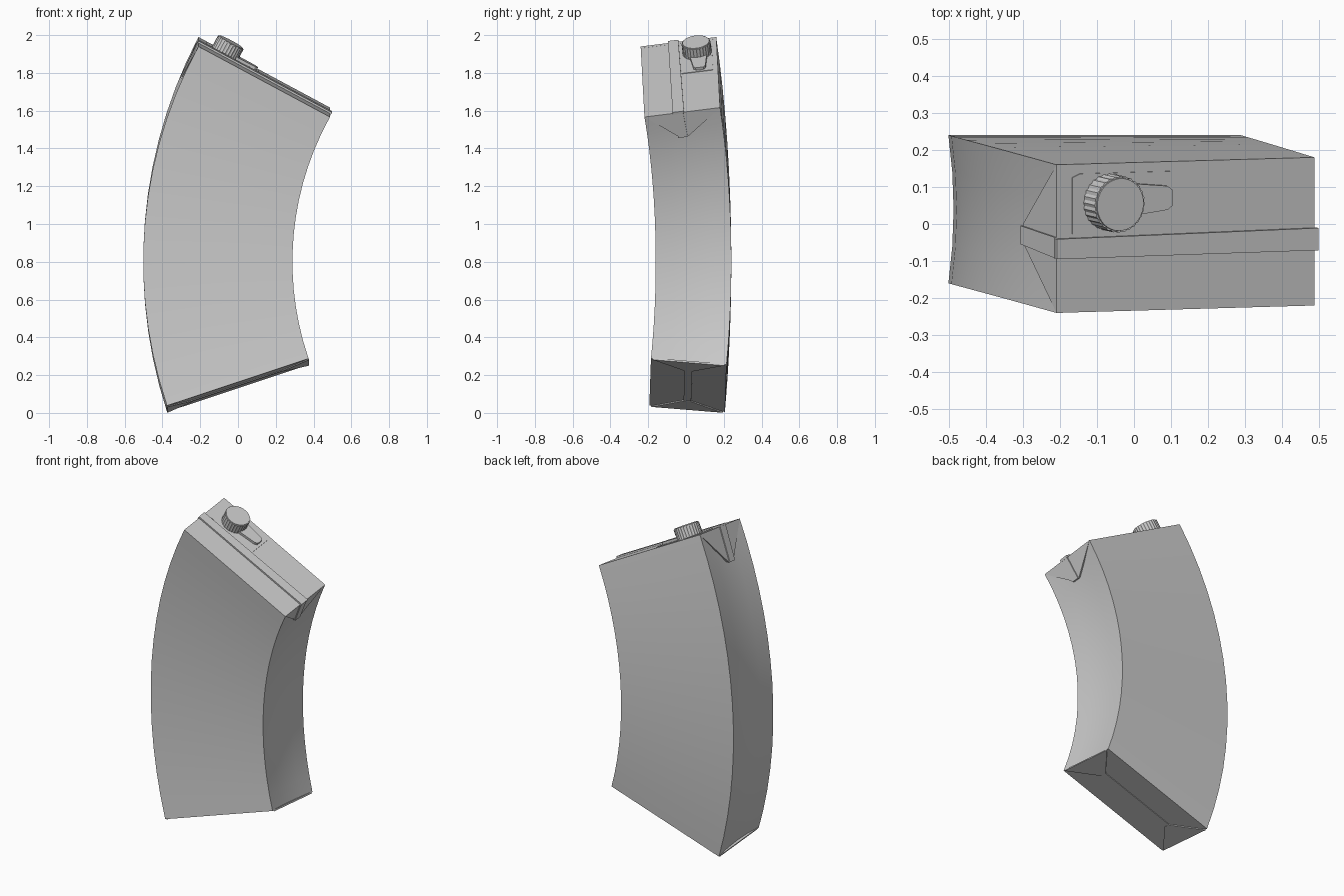
import bpy, bmesh
from math import sin, cos, pi, radians
from mathutils import Vector

if "Cube" in bpy.data.objects:
    bpy.data.objects.remove(bpy.data.objects["Cube"], do_unlink=True)

TOP, BOTTOM = 28.2, -18.4      # end angles of the bent carton
WIDTH = 0.79

grey = bpy.data.materials.new("plain grey")
grey.use_nodes = True
grey.diffuse_color = (0.6, 0.6, 0.6, 1)
grey.node_tree.nodes["Principled BSDF"].inputs["Base Color"].default_value = (0.6, 0.6, 0.6, 1)


def point(a, s, v, out=0.0):
    """Angle a along the bend, s from outer to inner side, v from front to back."""
    k = a / TOP
    r = 2.465 - WIDTH * s + out
    t = radians(a)
    return Vector((1.963 - r * cos(t),
                   0.04 + k * k * (0.02 * s - 0.08) + 0.2 * v,
                   0.8 + r * sin(t) + 0.025 * v * k))


def end_normal(a):
    n = (point(a, 1, 0) - point(a, 0, 0)).cross(point(a, 0, 1) - point(a, 0, -1)).normalized()
    return n if a > 0 else -n


def finish(name, bm, angle=25):
    bmesh.ops.recalc_face_normals(bm, faces=bm.faces)
    mesh = bpy.data.meshes.new(name)
    bm.to_mesh(mesh)
    bm.free()
    mesh.materials.append(grey)
    ob = bpy.data.objects.new(name, mesh)
    bpy.context.collection.objects.link(ob)
    bpy.ops.object.select_all(action="DESELECT")
    ob.select_set(True)
    bpy.context.view_layer.objects.active = ob
    bpy.ops.object.shade_smooth_by_angle(angle=radians(angle))
    return ob


def prism(name, low, high):
    bm = bmesh.new()
    a = [bm.verts.new(p) for p in low]
    b = [bm.verts.new(p) for p in high]
    bm.faces.new(a)
    bm.faces.new(b)
    for i in range(len(a)):
        j = (i + 1) % len(a)
        bm.faces.new((a[i], a[j], b[j], b[i]))
    return finish(name, bm)


def end_plate(name, a, outline, thick, sink=0.004):
    """Thin plate lying on the top or the bottom; outline is in (s, v)."""
    n = end_normal(a)
    pts = [point(a, s, v) for s, v in outline]
    return prism(name, [p - n * sink for p in pts], [p + n * thick for p in pts])


def side_plate(name, s, outline, thick):
    """Thin plate on the outer (s=0) or inner (s=1) side; outline is in (angle, v)."""
    d = 1 if s == 0 else -1
    return prism(name, [point(a, s, v, -0.02 * d) for a, v in outline],
                 [point(a, s, v, thick * d) for a, v in outline])


# Carton body: bent box with slightly hollow narrow sides
SEGMENTS = 14
steps = [-1, -0.5, 0, 0.5, 1]
bm = bmesh.new()
rings = []
for i in range(SEGMENTS + 1):
    f = i / SEGMENTS
    a = BOTTOM + (TOP - BOTTOM) * f
    outer = [bm.verts.new(point(a, 0, v, -0.014 * (1 - v * v))) for v in steps]
    inner = [bm.verts.new(point(a, 1, v, 0.012 * (1 - v * v))) for v in steps]
    rings.append(outer + inner[::-1])
for lower, upper in zip(rings, rings[1:]):
    for j in range(10):
        k = (j + 1) % 10
        bm.faces.new((lower[j], lower[k], upper[k], upper[j]))
for ring in (rings[0], rings[-1]):
    for j in range(4):
        bm.faces.new((ring[j], ring[j + 1], ring[8 - j], ring[9 - j]))
finish("carton_body", bm)

# Folded seam running along the top, with a lighter one below
end_plate("top_seam", TOP, [(-0.005, 0), (1.01, 0.05), (1.01, -0.25), (-0.005, -0.27)], 0.01)
end_plate("bottom_seam", BOTTOM, [(0, 0.1), (1, 0.1), (1, -0.1), (0, -0.1)], 0.004)

# Triangular ears folded against the narrow sides and under the bottom
for s, side in ((0, "outer"), (1, "inner")):
    side_plate(side + "_ear", s, [(TOP, -1), (TOP, 1), (23.4, 0.08), (23.4, -0.18)], 0.0)
    side_plate(side + "_ear_seam", s, [(TOP, 0.02), (23.3, 0.05), (23.3, -0.2), (TOP, -0.26)], 0.006)
    tip = 0.18 if s == 0 else 0.82
    end_plate(side + "_bottom_ear", BOTTOM, [(s, -0.95), (s, 0.95), (tip, 0.1), (tip, -0.1)], 0.006)

# Spout plate and pull tab
end_plate("spout_plate", TOP, [(0.06, 0.06), (0.09, 0.03), (0.46, 0.03), (0.46, 0.87),
                               (0.09, 0.87), (0.06, 0.82)], 0.003)
end_plate("pull_tab", TOP, [(0.2, 0.22), (0.3, 0.3), (0.42, 0.36), (0.44, 0.42), (0.44, 0.62),
                            (0.42, 0.68), (0.3, 0.72), (0.2, 0.78)], 0.018)

# Ribbed screw cap
n = end_normal(TOP)
u = (point(TOP, 1, 0) - point(TOP, 0, 0))
u = (u - n * u.dot(n)).normalized()
w = n.cross(u)
centre = point(TOP, 0.2, 0.48)
RIBS = 28


def cap_ring(height, radius, rib):
    pts = []
    for i in range(RIBS * 2):
        t = pi * i / RIBS
        r = radius - rib * (i % 2)
        pts.append(centre + n * height + u * r * cos(t) + w * r * sin(t))
    return pts


prism("screw_cap", cap_ring(0.0, 0.077, 0.003), cap_ring(0.067, 0.077, 0.003))
prism("cap_top", cap_ring(0.06, 0.073, 0), cap_ring(0.071, 0.071, 0))
